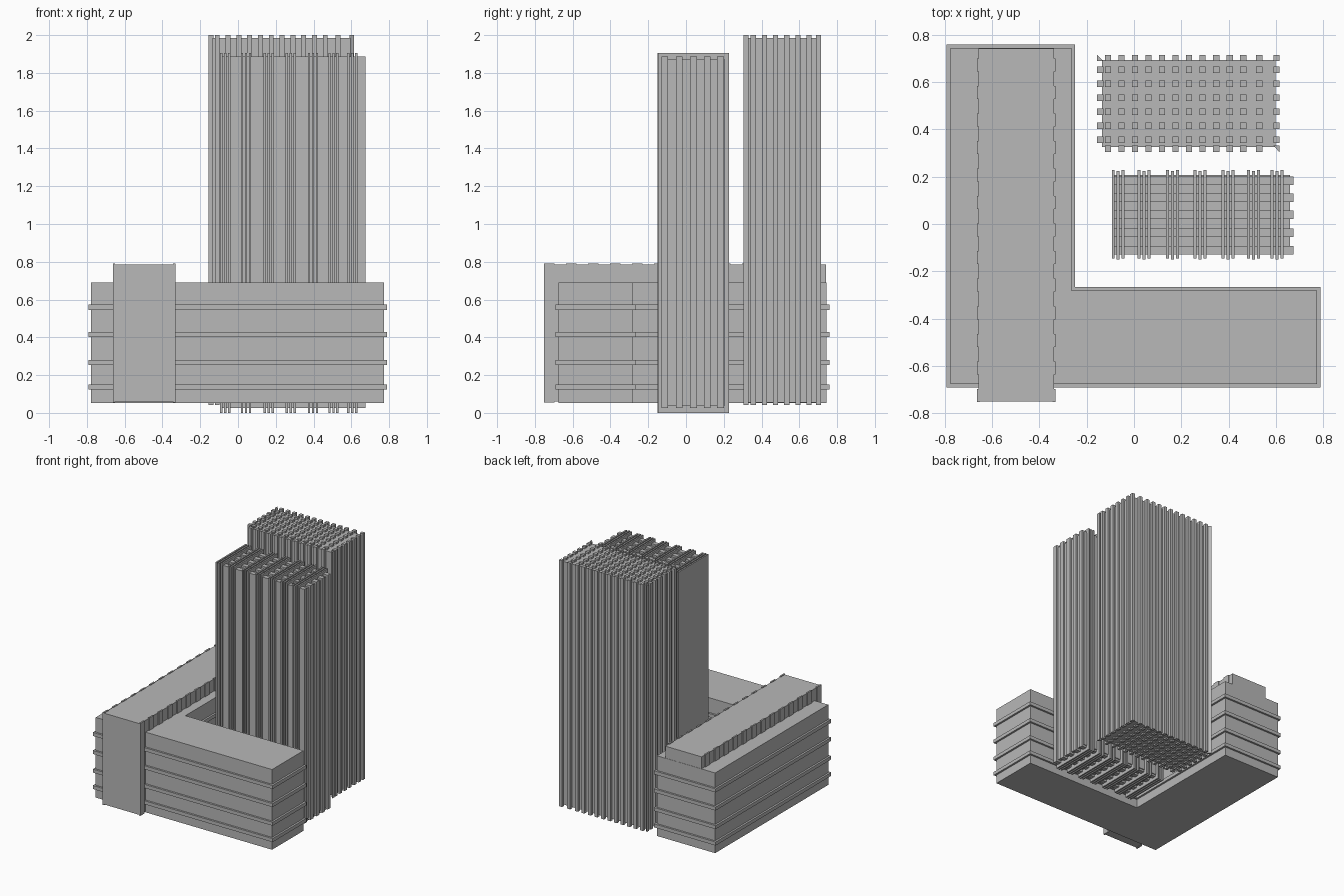
import bpy
import bmesh

cube = bpy.data.objects.get("Cube")
if cube:
    bpy.data.objects.remove(cube, do_unlink=True)

# Single concrete colour
concrete = bpy.data.materials.new("concrete_grey")
concrete.use_nodes = True
GREY = (0.48, 0.48, 0.48, 1)
concrete.diffuse_color = GREY
concrete.node_tree.nodes["Principled BSDF"].inputs["Base Color"].default_value = GREY


def prism(bm, outline, z0, z1):
    """Extrude a plan outline (anticlockwise) between two heights."""
    low = [bm.verts.new((x, y, z0)) for x, y in outline]
    high = [bm.verts.new((x, y, z1)) for x, y in outline]
    bm.faces.new(low[::-1])
    bm.faces.new(high)
    n = len(outline)
    for i in range(n):
        j = (i + 1) % n
        bm.faces.new((low[i], low[j], high[j], high[i]))


def rect(x0, x1, y0, y1):
    return [(x0, y0), (x1, y0), (x1, y1), (x0, y1)]


def pillar(x, y, w, d):
    return rect(x - w / 2, x + w / 2, y - d / 2, y + d / 2)


def build(name, outlines, spans):
    """Make one object with every outline extruded over every height span."""
    bm = bmesh.new()
    for z0, z1 in spans:
        for outline in outlines:
            prism(bm, outline, z0, z1)
    bmesh.ops.recalc_face_normals(bm, faces=bm.faces)
    mesh = bpy.data.meshes.new(name)
    bm.to_mesh(mesh)
    bm.free()
    mesh.materials.append(concrete)
    obj = bpy.data.objects.new(name, mesh)
    bpy.context.collection.objects.link(obj)
    return obj


def l_plan(grow):
    """L-shaped plan of the low block, widened on all sides by grow."""
    left, right, inner = -0.777 - grow, 0.773 + grow, -0.265 + grow
    front, back, arm = -0.676 - grow, 0.744 + grow, -0.282 + grow
    return [(left, front), (right, front), (right, arm),
            (inner, arm), (inner, back), (left, back)]


# Low L-shaped block with projecting floor bands
build("low_block", [l_plan(0)], [(0.053, 0.69)])
build("floor_bands", [l_plan(0.015)],
      [(z - 0.014, z + 0.014) for z in (0.137, 0.267, 0.415, 0.559)])

# Long raised hall crossing the block, with shallow side fins
build("raised_hall", [rect(-0.657, -0.338, -0.75, 0.742)], [(0.06, 0.785)])
hall_fins = [pillar(x, -0.725 + 0.1165 * i, 0.012, 0.055)
             for x in (-0.657, -0.338) for i in range(13)]
build("hall_fins", hall_fins, [(0.055, 0.79)])

# Front tower: core, lengthwise slabs and groups of three crosswise fins
build("front_tower_core", [rect(-0.085, 0.66, -0.128, 0.207)], [(0.04, 1.87)])
slabs = [rect(-0.088, 0.674, y - 0.018, y + 0.018)
         for y in (-0.112, -0.036, 0.04, 0.112, 0.182)]
build("front_tower_slabs", slabs, [(0.025, 1.886)])
fins = [pillar(x + s * 0.021, 0.037 + s * s * 0.004, 0.012, 0.375)
        for x in (-0.067, 0.042, 0.163, 0.279, 0.397, 0.505, 0.605)
        for s in (-1, 0, 1)]
build("front_tower_fins", fins, [(0, 1.905)])

# Back tower: core with a full grid of square pillars
build("back_tower_core", [rect(-0.136, 0.599, 0.326, 0.694)], [(0.055, 1.985)])
xs = [-0.143] + [-0.11 + 0.0572 * i for i in range(11)] + [0.53, 0.602]
ys = [0.318] + [0.356 + 0.0592 * i for i in range(6)] + [0.702]
cut_corners = [(xs[0], ys[0]), (xs[0], ys[-1]), (xs[-1], ys[0])]
pillars = [pillar(x, y, 0.026, 0.027) for x in xs for y in ys
           if (x, y) not in cut_corners]
# Two opposite corners carry triangular pillars
for x, y in cut_corners[1:]:
    a, b, c, d = pillar(x, y, 0.026, 0.027)
    pillars.append([a, b, d] if x < 0 else [b, c, d])
build("back_tower_pillars", pillars, [(0.043, 2.0)])
